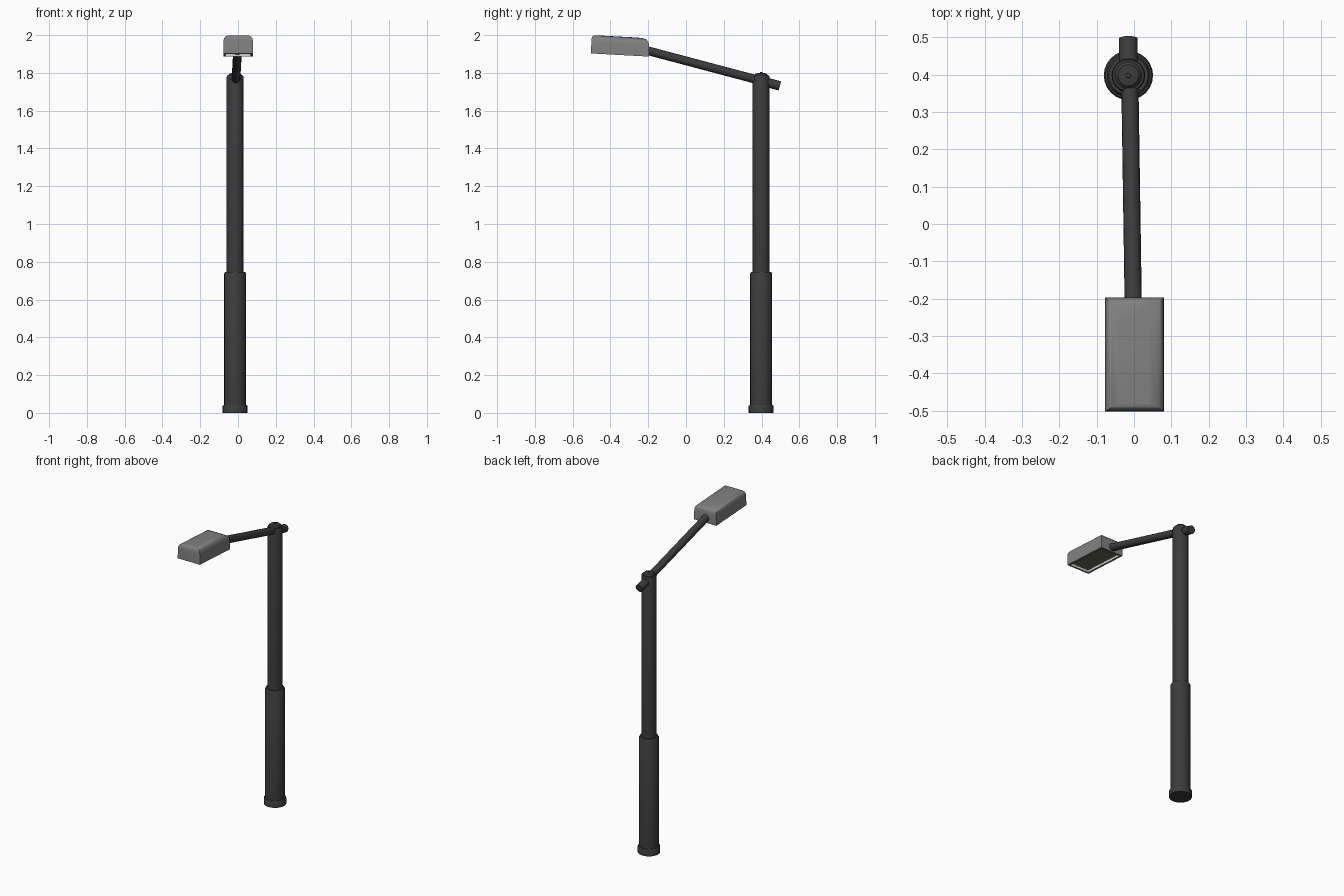
import bpy, bmesh, math
from mathutils import Vector

if "Cube" in bpy.data.objects:
    bpy.data.objects.remove(bpy.data.objects["Cube"])


def mat(name, c):
    m = bpy.data.materials.new(name)
    m.diffuse_color = (*c, 1)
    m.use_nodes = True
    m.node_tree.nodes["Principled BSDF"].inputs["Base Color"].default_value = m.diffuse_color
    return m


DARK = mat("dark_metal", (0.045, 0.045, 0.045))
GREY = mat("grey_housing", (0.22, 0.22, 0.22))
LIGHT = mat("pale_trim", (0.75, 0.75, 0.72))
GLASS = mat("lamp_glass", (0.13, 0.13, 0.11))


def finish(bm, name, mats, angle=35):
    bmesh.ops.recalc_face_normals(bm, faces=bm.faces)
    me = bpy.data.meshes.new(name)
    bm.to_mesh(me)
    bm.free()
    ob = bpy.data.objects.new(name, me)
    bpy.context.collection.objects.link(ob)
    for m in mats:
        me.materials.append(m)
    bpy.ops.object.select_all(action='DESELECT')
    ob.select_set(True)
    bpy.context.view_layer.objects.active = ob
    bpy.ops.object.shade_smooth_by_angle(angle=math.radians(angle))
    return ob


def loft(bm, rings):
    vs = [[bm.verts.new(p) for p in r] for r in rings]
    n = len(vs[0])
    for a, b in zip(vs, vs[1:]):
        for i in range(n):
            j = (i + 1) % n
            bm.faces.new((a[i], a[j], b[j], b[i]))
    return bm.faces.new(vs[0]), bm.faces.new(vs[-1])


def lathe(name, profile, cx, cy, n=24):
    bm = bmesh.new()
    loft(bm, [[(cx + r * math.cos(2 * math.pi * i / n),
                cy + r * math.sin(2 * math.pi * i / n), z) for i in range(n)]
              for r, z in profile])
    return finish(bm, name, [DARK])


def rod(name, p, q, r, n=16):
    p, q = Vector(p), Vector(q)
    rot = (q - p).to_track_quat('Z', 'Y')
    bm = bmesh.new()
    loft(bm, [[c + rot @ Vector((r * math.cos(2 * math.pi * i / n),
                                 r * math.sin(2 * math.pi * i / n), 0)) for i in range(n)]
              for c in (p, q)])
    return finish(bm, name, [DARK])


# Pole: foot collar, thick lower tube, thin upper tube, stepped cap
PX, PY = -0.015, 0.398
lathe("foot_collar", [(0.066, 0), (0.066, 0.036), (0.062, 0.042)], PX, PY)
lathe("lower_pole", [(0.058, 0.03), (0.058, 0.738), (0.053, 0.747)], PX, PY)
lathe("upper_pole", [(0.045, 0.73), (0.045, 1.776), (0.042, 1.785)], PX, PY)
lathe("pole_cap", [(0.036, 1.77), (0.036, 1.788), (0.028, 1.797), (0.008, 1.800)], PX, PY)
lathe("cap_screw", [(0.008, 1.795), (0.006, 1.804)], PX, PY, 12)

# Sloping arm passing through the pole top, with slightly thicker rear stub
rod("arm", (-0.012, 0.44, 1.747), (-0.002, -0.22, 1.922), 0.023)
rod("arm_stub", (-0.015, 0.36, 1.768), (-0.015, 0.497, 1.731), 0.025)

# Lamp housing: rounded-top box, with underside and top sloping down to the rear
bm = bmesh.new()
rings = []
for inset, h, lo in [(0, 0, 0), (0.001, 0.066, 0), (0.004, 0.080, 0.003),
                     (0.011, 0.090, 0.012), (0.022, 0.0955, 0.028), (0.040, 0.0975, 0.06)]:
    x0, x1, y0, y1 = -0.078 + inset, 0.080 - inset, -0.502 + inset * 0.6, -0.197 - lo
    zf = lambda y: 1.903 + h - 0.055 * (y + 0.502)
    rings.append([(x, y, zf(y)) for x, y in ((x0, y0), (x1, y0), (x1, y1), (x0, y1))])
bottom, top = loft(bm, rings)
bmesh.ops.recalc_face_normals(bm, faces=bm.faces)
# Underside: frame, pale recess walls, grey tray and glass
bmesh.ops.inset_region(bm, faces=[bottom], thickness=0.018)
walls = bmesh.ops.inset_region(bm, faces=[bottom], thickness=0.004, depth=-0.012)
for f in walls["faces"]:
    f.material_index = 1
bmesh.ops.inset_region(bm, faces=[bottom], thickness=0.014)
bottom.material_index = 2
finish(bm, "lamp_housing", [GREY, LIGHT, GLASS], 40)
